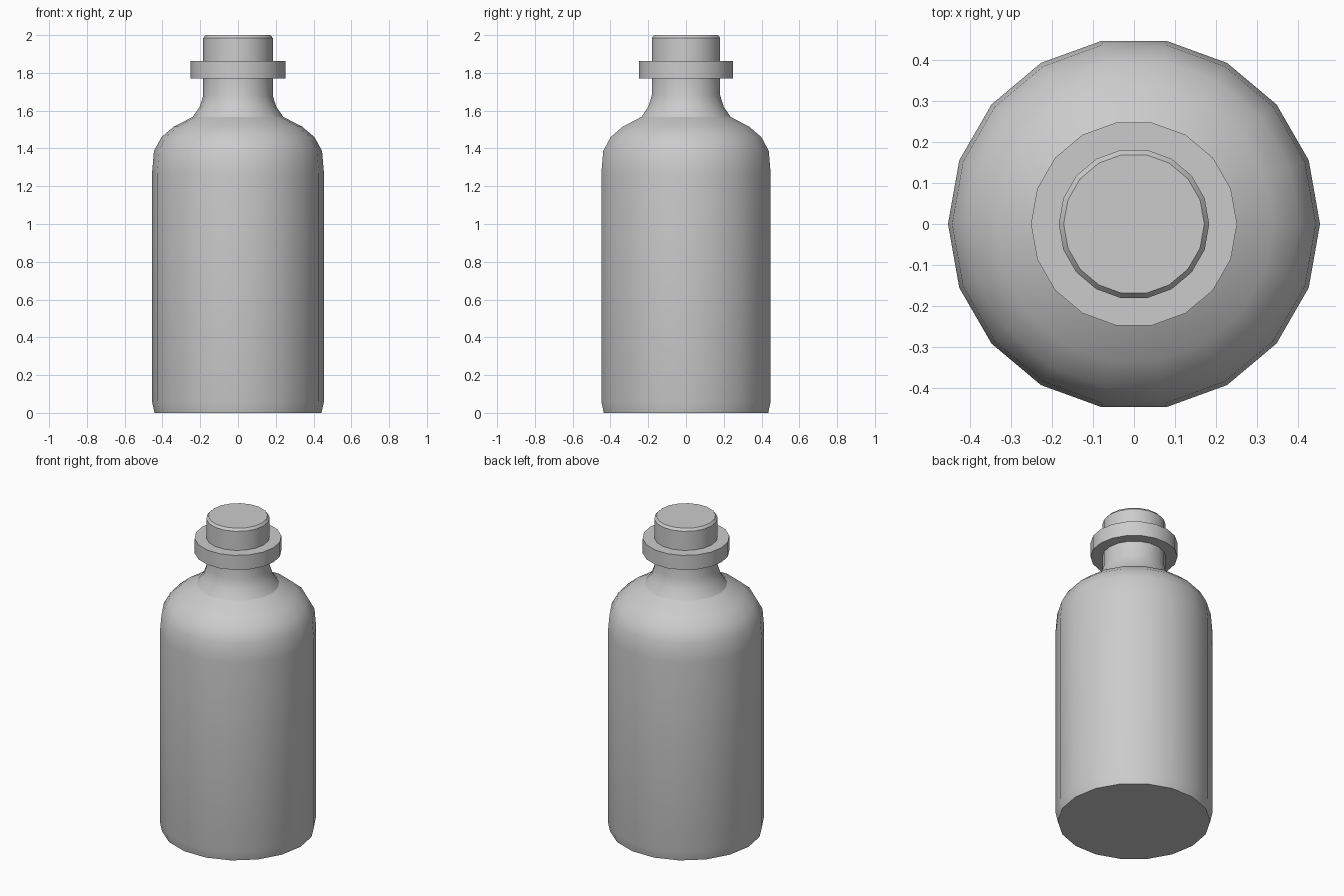
import bpy, bmesh, math

if "Cube" in bpy.data.objects:
    bpy.data.objects.remove(bpy.data.objects["Cube"])

SIDES = 18


def lathe(name, profile, smooth_angle):
    """Revolve (radius, z) points into a closed, capped solid."""
    bm = bmesh.new()
    rings = []
    for r, z in profile:
        rings.append([bm.verts.new((r * math.cos(2 * math.pi * i / SIDES),
                                    r * math.sin(2 * math.pi * i / SIDES), z))
                      for i in range(SIDES)])
    for low, high in zip(rings, rings[1:]):
        for i in range(SIDES):
            j = (i + 1) % SIDES
            bm.faces.new((low[i], low[j], high[j], high[i]))
    bm.faces.new(rings[0][::-1])
    bm.faces.new(rings[-1])
    mesh = bpy.data.meshes.new(name)
    bm.to_mesh(mesh)
    bm.free()
    obj = bpy.data.objects.new(name, mesh)
    bpy.context.collection.objects.link(obj)
    bpy.ops.object.select_all(action='DESELECT')
    obj.select_set(True)
    bpy.context.view_layer.objects.active = obj
    bpy.ops.object.shade_smooth_by_angle(angle=math.radians(smooth_angle))
    return obj


# Body and rounded shoulder
body = [(0.442, 0), (0.455, 0.06), (0.455, 1.27), (0.445, 1.387),
        (0.405, 1.46), (0.34, 1.515), (0.24, 1.567)]
# Flared neck
neck = [(0.203, 1.62), (0.184, 1.68), (0.184, 1.77)]
# Collar ring around the neck
collar = [(0.252, 1.77), (0.252, 1.863), (0.184, 1.863)]
# Closed mouth with chamfered rim
mouth = [(0.184, 1.985), (0.172, 2.0)]

lathe("bottle", body + neck + collar + mouth, 24)
